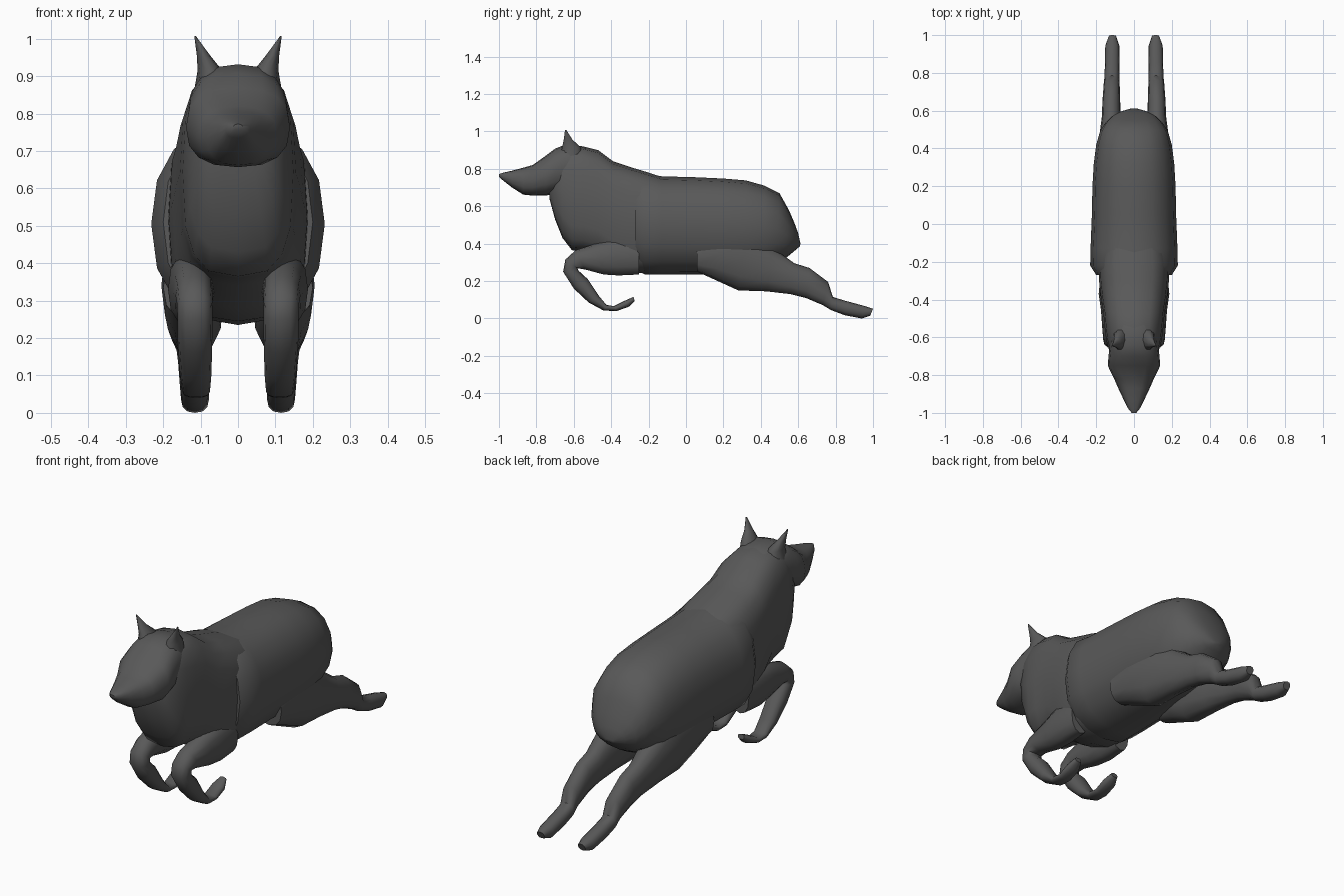
import bpy, bmesh, math
from mathutils import Vector

coat = bpy.data.materials.new("dark grey coat")
coat.diffuse_color = (0.1, 0.1, 0.1, 1)


def loft(name, rings, power=2.3, sides=16, side=1, angle=50):
    """Each ring: top y, top z, bottom y, bottom z, centre x, half width."""
    bm = bmesh.new()
    loops = []
    for ty, tz, by, bz, cx, w in rings:
        top, bot = Vector((0, ty, tz)), Vector((0, by, bz))
        mid, half = (top + bot) / 2, (top - bot) / 2
        loop = []
        for i in range(sides):
            t = 2 * math.pi * i / sides
            c, s = math.cos(t), math.sin(t)
            u = math.copysign(abs(c) ** (2 / power), c)
            v = math.copysign(abs(s) ** (2 / power), s)
            p = mid + half * v
            loop.append(bm.verts.new((side * (cx + w * u), p.y, p.z)))
        loops.append(loop)
    for a, b in zip(loops, loops[1:]):
        for i in range(sides):
            j = (i + 1) % sides
            bm.faces.new((a[i], a[j], b[j], b[i]))
    bm.faces.new(loops[0])
    bm.faces.new(loops[-1])
    bmesh.ops.recalc_face_normals(bm, faces=bm.faces)
    mesh = bpy.data.meshes.new(name)
    bm.to_mesh(mesh)
    bm.free()
    mesh.materials.append(coat)
    ob = bpy.data.objects.new(name, mesh)
    bpy.context.collection.objects.link(ob)
    bpy.ops.object.select_all(action='DESELECT')
    ob.select_set(True)
    bpy.context.view_layer.objects.active = ob
    bpy.ops.object.shade_smooth_by_angle(angle=math.radians(angle))
    return ob


def upright(rows):
    return [(y, hi, y, lo, 0, w) for y, lo, hi, w in rows]


# Neck, chest and shoulders: y, bottom, top, half width
loft("chest_and_neck", upright([
    (-0.73, 0.64, 0.84, 0.08), (-0.70, 0.53, 0.88, 0.115),
    (-0.66, 0.43, 0.915, 0.135), (-0.61, 0.365, 0.925, 0.148),
    (-0.55, 0.36, 0.92, 0.155), (-0.47, 0.34, 0.90, 0.162),
    (-0.39, 0.28, 0.84, 0.175), (-0.30, 0.245, 0.81, 0.185),
    (-0.20, 0.24, 0.78, 0.19), (-0.08, 0.26, 0.74, 0.18)]), power=3)

# Barrel and rump
loft("torso", upright([
    (-0.27, 0.26, 0.76, 0.20), (-0.22, 0.235, 0.775, 0.232),
    (-0.13, 0.235, 0.76, 0.23), (0.05, 0.235, 0.755, 0.223),
    (0.20, 0.235, 0.748, 0.22), (0.32, 0.24, 0.738, 0.213),
    (0.42, 0.26, 0.71, 0.20)]) + [
    (0.50, 0.67, 0.48, 0.29, 0, 0.18), (0.55, 0.58, 0.525, 0.315, 0, 0.15),
    (0.58, 0.51, 0.555, 0.34, 0, 0.12), (0.60, 0.455, 0.585, 0.365, 0, 0.075),
    (0.612, 0.40, 0.608, 0.385, 0, 0.02)])

# Head and tapering snout
loft("head", upright([
    (-1.0, 0.757, 0.772, 0.012), (-0.975, 0.735, 0.78, 0.033),
    (-0.93, 0.70, 0.79, 0.055), (-0.87, 0.662, 0.806, 0.083),
    (-0.82, 0.657, 0.82, 0.105), (-0.75, 0.657, 0.87, 0.139),
    (-0.70, 0.665, 0.908, 0.135), (-0.64, 0.68, 0.932, 0.128),
    (-0.55, 0.70, 0.92, 0.12), (-0.48, 0.72, 0.89, 0.10)]), power=2.5)

for label, s in (("left", 1), ("right", -1)):
    # Pointed ear
    loft(label + "_ear", [
        (-0.55, 0.84, -0.68, 0.84, 0.066, 0.055),
        (-0.56, 0.915, -0.665, 0.915, 0.075, 0.033),
        (-0.605, 0.955, -0.655, 0.955, 0.092, 0.018),
        (-0.64, 1.008, -0.647, 1.008, 0.115, 0.002)],
        power=2, sides=10, side=s)
    # Folded front leg with tucked paw
    loft(label + "_front_leg", [
        (-0.25, 0.42, -0.25, 0.235, 0.125, 0.05),
        (-0.38, 0.43, -0.36, 0.23, 0.125, 0.062),
        (-0.47, 0.405, -0.44, 0.235, 0.12, 0.055),
        (-0.59, 0.365, -0.54, 0.262, 0.117, 0.05),
        (-0.645, 0.315, -0.58, 0.268, 0.116, 0.047),
        (-0.657, 0.25, -0.575, 0.256, 0.115, 0.047),
        (-0.60, 0.16, -0.525, 0.21, 0.115, 0.046),
        (-0.52, 0.085, -0.465, 0.12, 0.113, 0.042),
        (-0.44, 0.042, -0.425, 0.072, 0.112, 0.037),
        (-0.37, 0.04, -0.385, 0.066, 0.112, 0.035),
        (-0.305, 0.063, -0.325, 0.096, 0.112, 0.034),
        (-0.275, 0.092, -0.28, 0.116, 0.112, 0.018)],
        power=2.3, sides=12, side=s)
    # Hind leg stretched out behind
    loft(label + "_hind_leg", [
        (0.06, 0.42, 0.06, 0.25, 0.13, 0.07),
        (0.20, 0.48, 0.17, 0.20, 0.125, 0.08),
        (0.33, 0.48, 0.28, 0.15, 0.117, 0.08),
        (0.46, 0.38, 0.43, 0.145, 0.12, 0.066),
        (0.58, 0.295, 0.56, 0.13, 0.12, 0.05),
        (0.66, 0.27, 0.64, 0.11, 0.12, 0.047),
        (0.76, 0.195, 0.73, 0.072, 0.118, 0.042),
        (0.785, 0.115, 0.775, 0.045, 0.117, 0.039),
        (0.85, 0.095, 0.85, 0.017, 0.116, 0.038),
        (0.95, 0.068, 0.94, 0.0, 0.115, 0.037),
        (1.0, 0.052, 0.985, 0.015, 0.114, 0.02)],
        power=2.3, sides=12, side=s)
